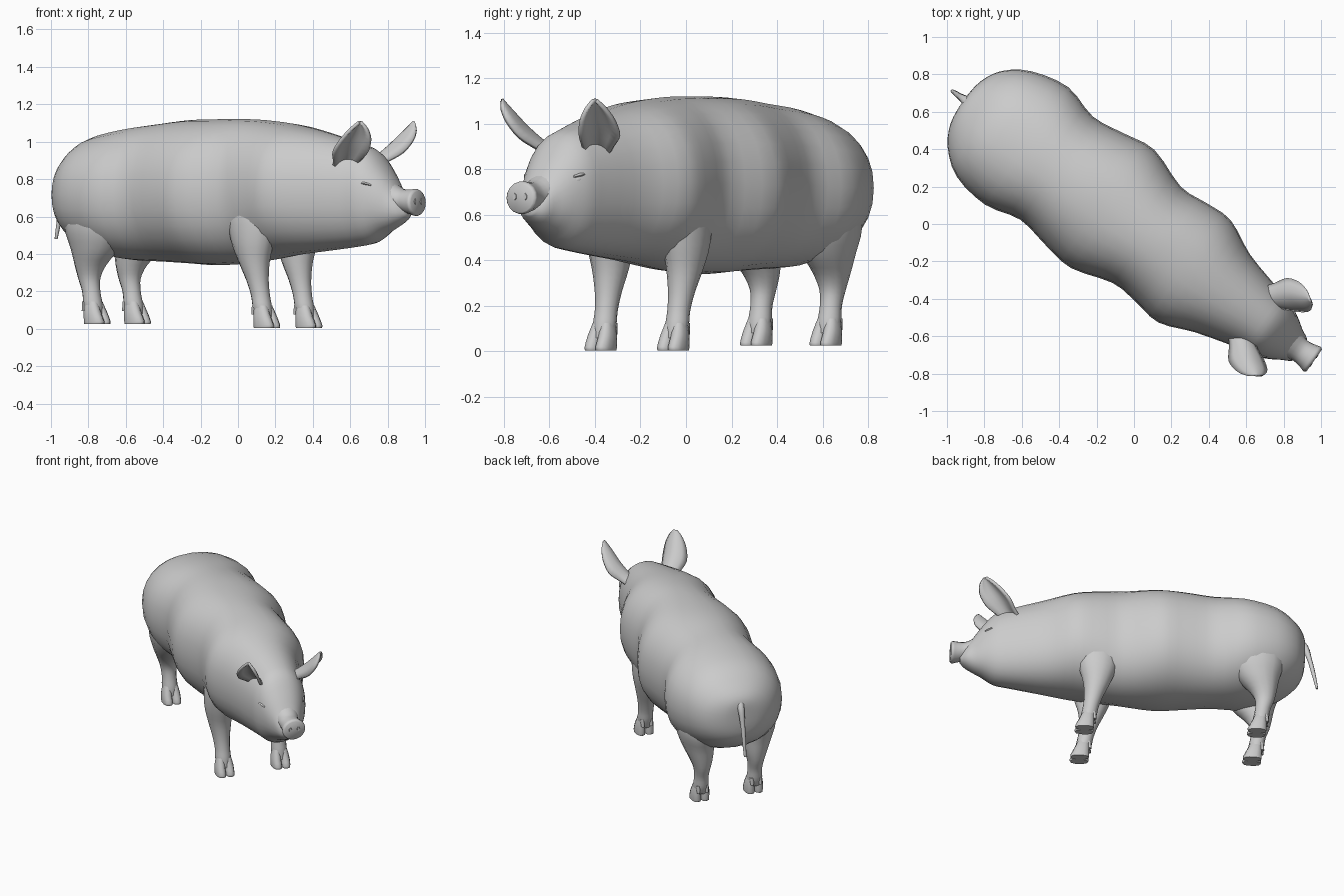
import bpy, bmesh, math
from mathutils import Vector

# Pig axes: u runs forward along the spine, v to its left, z up
ANG = math.atan2(-0.577, 0.817)
FWD = Vector((math.cos(ANG), math.sin(ANG), 0))
LEFT = Vector((-math.sin(ANG), math.cos(ANG), 0))
U, V, Z = Vector((1, 0, 0)), Vector((0, 1, 0)), Vector((0, 0, 1))


def world(p):
    return FWD * p[0] + LEFT * p[1] + Vector((0, 0, p[2]))


def smooth_rows(rows, steps):
    """Catmull-Rom interpolation of rows of numbers."""
    out = []
    for i in range(len(rows) - 1):
        a, b, c, d = (rows[max(i - 1, 0)], rows[i], rows[i + 1], rows[min(i + 2, len(rows) - 1)])
        for k in range(steps):
            t = k / steps
            out.append([0.5 * (2 * q + (r - p) * t + (2 * p - 5 * q + 4 * r - s) * t * t
                               + (3 * q - p - 3 * r + s) * t ** 3)
                        for p, q, r, s in zip(a, b, c, d)])
    return out + [list(rows[-1])]


def finish(name, bm, angle=50):
    bmesh.ops.recalc_face_normals(bm, faces=bm.faces)
    me = bpy.data.meshes.new(name)
    bm.to_mesh(me)
    bm.free()
    ob = bpy.data.objects.new(name, me)
    bpy.context.collection.objects.link(ob)
    bpy.ops.object.select_all(action='DESELECT')
    ob.select_set(True)
    bpy.context.view_layer.objects.active = ob
    bpy.ops.object.shade_smooth_by_angle(angle=math.radians(angle))
    return ob


def loft(name, rows, A, B, n=16, steps=3, power=2.0, angle=50):
    """Rows are (u, v, z, radius along A, radius along B)."""
    bm = bmesh.new()
    rings = []
    for u, v, z, ra, rb in smooth_rows(rows, steps):
        ring = []
        for i in range(n):
            t = 2 * math.pi * i / n
            c, s = math.cos(t), math.sin(t)
            e = 2 / power
            p = (Vector((u, v, z)) + A * (ra * math.copysign(abs(c) ** e, c))
                 + B * (rb * math.copysign(abs(s) ** e, s)))
            ring.append(bm.verts.new(world(p)))
        rings.append(ring)
    for r0, r1 in zip(rings, rings[1:]):
        for i in range(n):
            j = (i + 1) % n
            bm.faces.new((r0[i], r0[j], r1[j], r1[i]))
    bm.faces.new(rings[0])
    bm.faces.new(rings[-1])
    return finish(name, bm, angle)


# Body and head: u, centre v, half width, top z, bottom z
body = [(-1.125, .01, .04, .80, .68), (-1.11, .01, .14, .86, .58), (-1.05, .01, .25, .93, .50),
        (-.92, .005, .345, 1.02, .42), (-.71, .01, .385, 1.07, .37), (-.51, .005, .337, 1.095, .36),
        (-.32, 0, .365, 1.115, .35), (-.14, 0, .387, 1.12, .34), (.09, -.008, .315, 1.12, .35),
        (.25, -.01, .325, 1.11, .37), (.41, -.02, .335, 1.09, .395), (.60, -.03, .255, 1.05, .415),
        (.82, -.03, .195, .99, .44), (.92, -.035, .175, .95, .46), (1.0, -.038, .138, .86, .51),
        (1.06, -.04, .10, .775, .54), (1.11, -.04, .072, .70, .57), (1.145, -.04, .03, .65, .60)]
loft("body_and_head", [(u, c, (t + b) / 2, w, (t - b) / 2) for u, c, w, t, b in body],
     V, Z, n=28, power=2.2, angle=60)

# Snout flaring to a flat disc
loft("snout", [(.96, -.038, .73, .11, .10), (1.04, -.04, .70, .088, .085), (1.11, -.04, .685, .066, .062),
               (1.165, -.04, .678, .072, .068), (1.195, -.04, .675, .08, .072), (1.208, -.04, .673, .07, .063)],
     V, Z, n=18)
for s in (-1, 1):
    loft("nostril", [(1.2, -.04 + s * .028, .68, .014, .02), (1.211, -.04 + s * .028, .68, .009, .014)],
         V, Z, n=8, steps=1)

# Tail hanging from the rump
loft("tail", [(-1.06, .015, .86, .03, .03), (-1.12, .02, .80, .026, .024), (-1.155, .02, .70, .017, .017),
              (-1.18, .02, .60, .014, .014), (-1.205, .02, .48, .008, .009)], U, V, n=8)


def leg(name, rows, c, s, foot_u, foot_v, floor):
    loft(name, [(u, c + s * v, z, ru, rv) for u, v, z, ru, rv in rows], U, V, n=14)
    # Cloven hoof of two toes plus two dew claws
    for k in (-1, 1):
        v = c + s * foot_v + k * .029
        loft(name + "_toe", [(foot_u - .012, v - k * .008, floor + .12, .038, .026),
                             (foot_u, v, floor + .065, .05, .031),
                             (foot_u + .012, v, floor + .015, .062, .033),
                             (foot_u + .012, v, floor, .06, .031)], U, V, n=10, steps=2, power=2.4)
        loft(name + "_dew_claw", [(foot_u - .045, v, floor + .12, .018, .016),
                                  (foot_u - .055, v, floor + .07, .012, .011)], U, V, n=8, steps=1)


front = [(.27, .20, .72, .12, .06), (.26, .205, .60, .15, .09), (.255, .205, .47, .125, .092),
         (.262, .2, .36, .088, .077), (.282, .197, .26, .062, .058), (.3, .195, .18, .052, .05),
         (.312, .195, .12, .052, .052), (.325, .195, .06, .045, .045)]
rear = [(-.77, .22, .72, .18, .10), (-.78, .215, .55, .19, .12), (-.80, .20, .43, .14, .105),
        (-.835, .19, .34, .088, .078), (-.845, .187, .27, .062, .056), (-.832, .187, .20, .05, .048),
        (-.82, .187, .13, .052, .052), (-.81, .187, .08, .045, .045)]
for s in (-1, 1):
    leg("front_leg", front, -.022, s, .33, .195, .005)
    leg("rear_leg", rear, .005, s, -.805, .187, .025)

# Ears: cupped leaves opening forward and down
ear = [(.80, .115, .89, .055), (.845, .15, .93, .07), (.895, .19, .985, .09),
       (.95, .22, 1.045, .078), (.985, .24, 1.085, .045), (1.0, .25, 1.105, .008)]
for s in (-1, 1):
    bm = bmesh.new()
    w = Vector((.81, -.577 * s, 0)).normalized()
    nrm = Vector((-.358, -.496 * s, .746)).normalized()
    grid = []
    for u, v, z, hw in smooth_rows(ear, 3):
        c = Vector((u, -.035 + s * v, z))
        grid.append([bm.verts.new(world(c + w * hw * k - nrm * hw * .6 * k * k))
                     for k in (-1, -.66, -.33, 0, .33, .66, 1)])
    for a, b in zip(grid, grid[1:]):
        for i in range(6):
            bm.faces.new((a[i], a[i + 1], b[i + 1], b[i]))
    ob = finish("ear", bm)
    mod = ob.modifiers.new("thickness", 'SOLIDIFY')
    mod.thickness = .018
    mod.offset = 0

# Eyes with a narrow lid fold
for s in (-1, 1):
    v = -.036 + s * .132
    loft("eye", [(.925, v, .755, .004, .004), (.935, v, .755, .017, .012), (.955, v + s * .002, .755, .02, .015),
                 (.975, v, .755, .015, .011), (.985, v, .755, .004, .004)], V, Z, n=10, steps=2)
    loft("eyelid", [(.91, v + s * .006, .772, .012, .006), (.95, v + s * .006, .778, .022, .01),
                    (.99, v - s * .006, .768, .012, .006)], V, Z, n=8)
